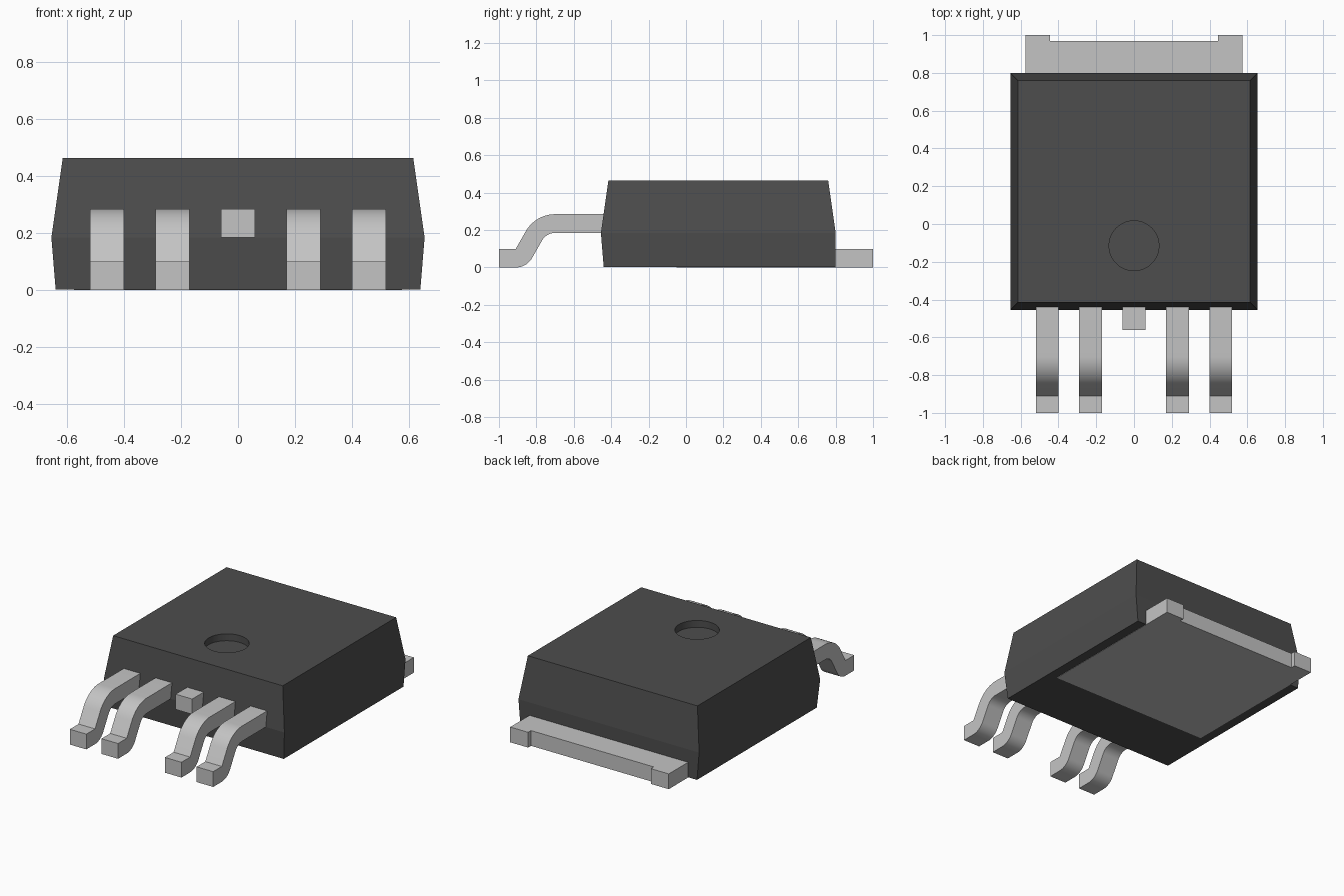
import bpy, bmesh, math
from mathutils import Matrix

if "Cube" in bpy.data.objects:
    bpy.data.objects.remove(bpy.data.objects["Cube"], do_unlink=True)


def material(name, rgb, rough, metal=0.0):
    m = bpy.data.materials.new(name)
    m.use_nodes = True
    m.diffuse_color = (*rgb, 1)
    bsdf = m.node_tree.nodes["Principled BSDF"]
    bsdf.inputs["Base Color"].default_value = (*rgb, 1)
    bsdf.inputs["Roughness"].default_value = rough
    bsdf.inputs["Metallic"].default_value = metal
    return m


PLASTIC = material("black plastic", (0.075, 0.075, 0.075), 0.6)
METAL = material("tinned metal", (0.55, 0.55, 0.55), 0.45)


def add_object(name, bm, mat):
    bmesh.ops.recalc_face_normals(bm, faces=bm.faces)
    mesh = bpy.data.meshes.new(name)
    bm.to_mesh(mesh)
    bm.free()
    mesh.materials.append(mat)
    ob = bpy.data.objects.new(name, mesh)
    bpy.context.collection.objects.link(ob)
    return ob


def prism(name, points, offset, mat):
    """Extrude a closed outline of 3D points along offset."""
    bm = bmesh.new()
    face = bm.faces.new([bm.verts.new(p) for p in points])
    ext = bmesh.ops.extrude_face_region(bm, geom=[face])
    bmesh.ops.translate(bm, vec=offset,
                        verts=[v for v in ext["geom"] if isinstance(v, bmesh.types.BMVert)])
    return add_object(name, bm, mat)


def smooth(ob, angle):
    bpy.ops.object.select_all(action="DESELECT")
    ob.select_set(True)
    bpy.context.view_layer.objects.active = ob
    bpy.ops.object.shade_smooth_by_angle(angle=math.radians(angle))


def arc(cy, cz, r, start, end, steps=10):
    angles = [math.radians(start + (end - start) * i / steps) for i in range(steps + 1)]
    return [(cy + r * math.cos(a), cz + r * math.sin(a)) for a in angles]


# Moulded body: rectangular rings (half width, front y, back y, z)
rings = [(0.64, -0.44, 0.80, 0.002), (0.655, -0.455, 0.80, 0.185), (0.615, -0.415, 0.76, 0.465)]
bm = bmesh.new()
loops = [[bm.verts.new(p) for p in ((-w, f, z), (w, f, z), (w, b, z), (-w, b, z))]
         for w, f, b, z in rings]
bm.faces.new(loops[0])
bm.faces.new(loops[-1])
for lower, upper in zip(loops, loops[1:]):
    for i in range(4):
        j = (i + 1) % 4
        bm.faces.new((lower[i], lower[j], upper[j], upper[i]))
body = add_object("body", bm, PLASTIC)

# Round dimple sunk into the top of the body
bm = bmesh.new()
bmesh.ops.create_cone(bm, cap_ends=True, segments=64, radius1=0.132, radius2=0.132, depth=0.10,
                      matrix=Matrix.Translation((0, -0.115, 0.47)))
cutter = add_object("dimple_cutter", bm, PLASTIC)
cutter.hide_render = True
cut = body.modifiers.new("dimple", "BOOLEAN")
cut.operation = "DIFFERENCE"
cut.solver = "EXACT"
cut.object = cutter
bpy.context.view_layer.objects.active = body
bpy.ops.object.modifier_apply(modifier=cut.name)
bpy.data.objects.remove(cutter, do_unlink=True)
smooth(body, 8)

# Heat tab: slab under the body with a shallow notch in its back edge
half = [(0.575, -0.05), (0.575, 1.0), (0.445, 1.0), (0.445, 0.97)]
outline = half + [(-x, y) for x, y in reversed(half)]
prism("heat_tab", [(x, y, 0) for x, y in outline], (0, 0, 0.10), METAL)

# Gull-wing leads: side outline in y and z, swept across the lead width
profile = ([(-0.40, 0.285)] + arc(-0.70, 0.105, 0.18, 90, 150)
           + [(-0.91, 0.10), (-1.0, 0.10), (-1.0, 0.0)]
           + arc(-0.91, 0.10, 0.10, -90, -30)
           + arc(-0.70, 0.105, 0.08, 150, 90) + [(-0.40, 0.185)])
LEAD = 0.12
for name, x in (("outer_right_lead", -0.46), ("inner_right_lead", -0.23),
                ("inner_left_lead", 0.23), ("outer_left_lead", 0.46)):
    lead = prism(name, [(x - LEAD / 2, y, z) for y, z in profile], (LEAD, 0, 0), METAL)
    smooth(lead, 30)

# Cropped centre lead
stub = [(-0.40, 0.285), (-0.56, 0.285), (-0.56, 0.185), (-0.40, 0.185)]
prism("centre_lead_stub", [(-LEAD / 2, y, z) for y, z in stub], (LEAD, 0, 0), METAL)
